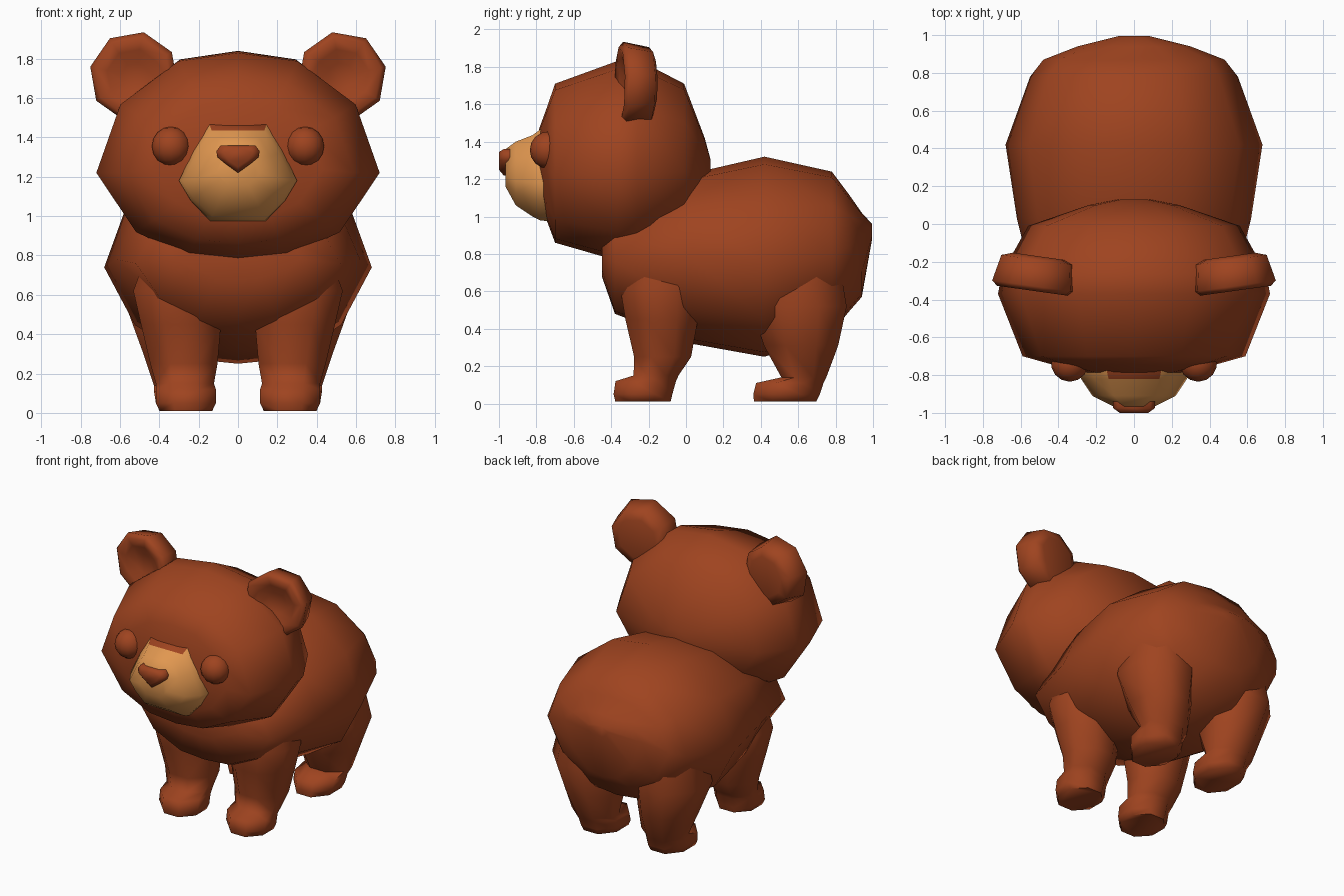
import bpy, bmesh, math
from mathutils import Matrix

if "Cube" in bpy.data.objects:
    bpy.data.objects.remove(bpy.data.objects["Cube"])


def material(name, rgb):
    m = bpy.data.materials.new(name)
    m.use_nodes = True
    m.diffuse_color = (*rgb, 1)
    m.node_tree.nodes["Principled BSDF"].inputs["Base Color"].default_value = (*rgb, 1)
    return m


BROWN = material("brown fur", (0.345, 0.057, 0.014))
TAN = material("tan muzzle", (0.75, 0.31, 0.08))


def mirrored(half):
    """Complete a half outline that runs from the top to the bottom."""
    return half + [(-x, z) for x, z in reversed(half) if x > 0]


def polygon(n):
    return [(math.sin(math.tau * (i + 0.5) / n), math.cos(math.tau * (i + 0.5) / n)) for i in range(n)]


def loft(name, rings, mats=(BROWN,), smooth=70, matrix=None, rule=None):
    """Skin a list of point rings and close both ends."""
    bm = bmesh.new()
    loops = [[bm.verts.new(p) for p in ring] for ring in rings]
    n = len(loops[0])
    for a, b in zip(loops, loops[1:]):
        for i in range(n):
            j = (i + 1) % n
            bm.faces.new((a[i], a[j], b[j], b[i]))
    bm.faces.new(loops[0])
    bm.faces.new(loops[-1])
    if matrix:
        bm.transform(matrix)
    bmesh.ops.recalc_face_normals(bm, faces=bm.faces)
    if rule:
        for f in bm.faces:
            f.material_index = rule(f)
    mesh = bpy.data.meshes.new(name)
    bm.to_mesh(mesh)
    bm.free()
    for m in mats:
        mesh.materials.append(m)
    ob = bpy.data.objects.new(name, mesh)
    bpy.context.collection.objects.link(ob)
    finish(ob, smooth)


def finish(ob, angle):
    bpy.ops.object.select_all(action='DESELECT')
    ob.select_set(True)
    bpy.context.view_layer.objects.active = ob
    bpy.ops.object.shade_smooth_by_angle(angle=math.radians(angle))


def along_y(outline, sections):
    """Sections are (y, half width, low z, widest z, high z)."""
    return [[(x * w, y, mid + z * ((hi - mid) if z > 0 else (mid - lo))) for x, z in outline]
            for y, w, lo, mid, hi in sections]


def along_z(outline, sections):
    """Sections are (z, x0, x1, y0, y1)."""
    return [[((x0 + x1) / 2 + u * (x1 - x0) / 2, (y0 + y1) / 2 + v * (y1 - y0) / 2, z)
             for u, v in outline] for z, x0, x1, y0, y1 in sections]


# Body
body_outline = mirrored([(0, 1), (0.42, 0.93), (0.82, 0.58), (1, 0), (0.77, -0.6), (0.36, -0.95), (0, -1)])
loft("body", along_y(body_outline, [
    (-0.45, 0.32, 0.68, 0.78, 0.95),
    (-0.38, 0.52, 0.48, 0.76, 1.05),
    (0.03, 0.62, 0.32, 0.78, 1.23),
    (0.42, 0.68, 0.25, 0.74, 1.32),
    (0.78, 0.55, 0.38, 0.80, 1.24),
    (0.87, 0.48, 0.49, 0.84, 1.12),
    (0.94, 0.30, 0.57, 0.90, 1.02),
    (0.995, 0.08, 0.88, 0.93, 0.96)]))

# Head
head_outline = mirrored([(0, 1), (0.42, 0.93), (0.83, 0.57), (1, 0), (0.72, -0.66), (0.36, -0.94), (0, -1)])
loft("head", along_y(head_outline, [
    (-0.785, 0.25, 1.10, 1.28, 1.47),
    (-0.745, 0.43, 0.98, 1.24, 1.58),
    (-0.70, 0.59, 0.86, 1.22, 1.71),
    (-0.37, 0.72, 0.765, 1.22, 1.83),
    (-0.26, 0.70, 0.78, 1.22, 1.84),
    (-0.01, 0.56, 0.90, 1.24, 1.71),
    (0.10, 0.24, 1.06, 1.25, 1.42),
    (0.13, 0.08, 1.18, 1.25, 1.31)]))

# Muzzle, with a fur strip along its upper root
muzzle_outline = mirrored([(0.48, 1), (0.75, 0.55), (1, 0), (0.8, -0.5), (0.47, -1)])
loft("muzzle", along_y(muzzle_outline, [
    (-0.70, 0.30, 0.97, 1.18, 1.47),
    (-0.78, 0.30, 0.98, 1.18, 1.465),
    (-0.82, 0.28, 1.00, 1.18, 1.435),
    (-0.91, 0.22, 1.06, 1.19, 1.40),
    (-0.965, 0.11, 1.16, 1.22, 1.36)]), mats=(TAN, BROWN),
    rule=lambda f: 1 if f.normal.z > 0.6 and f.calc_center_median().y > -0.83 else 0)

# Nose
nose_outline = mirrored([(0, 1), (0.8, 1), (1, 0.5), (0.95, 0), (0.6, -0.4), (0, -1)])
loft("nose", along_y(nose_outline, [
    (-0.94, 0.11, 1.22, 1.30, 1.36),
    (-0.975, 0.11, 1.22, 1.30, 1.36),
    (-1.0, 0.075, 1.25, 1.30, 1.345)]))

# Ear: a disc with a hollow front
ear_rings = [[(x * r, y, z * r) for x, z in polygon(8)] for y, r in
             [(0.10, 0.14), (0.08, 0.20), (-0.06, 0.23), (-0.085, 0.20), (-0.07, 0.14), (-0.035, 0.07)]]

# Legs: foot with a toe step, then a widening shank that ends inside the body
front_leg_rings = along_z(polygon(8), [
    (0.01, 0.12, 0.41, -0.39, -0.07), (0.05, 0.10, 0.43, -0.40, -0.06),
    (0.12, 0.10, 0.43, -0.39, -0.04), (0.15, 0.11, 0.43, -0.29, -0.03),
    (0.25, 0.09, 0.46, -0.29, 0.04), (0.45, 0.07, 0.51, -0.34, 0.08),
    (0.62, 0.08, 0.55, -0.37, 0.10), (0.88, 0.14, 0.45, -0.34, 0.08)])
hind_leg_rings = along_z(polygon(8), [
    (0.01, 0.12, 0.41, 0.35, 0.71), (0.05, 0.10, 0.43, 0.345, 0.73),
    (0.11, 0.10, 0.44, 0.36, 0.75), (0.14, 0.11, 0.44, 0.50, 0.76),
    (0.31, 0.09, 0.50, 0.40, 0.83), (0.52, 0.07, 0.58, 0.33, 0.88),
    (0.85, 0.12, 0.50, 0.38, 0.82)])

for side, s in (("left", 1), ("right", -1)):
    flip = Matrix.Diagonal((s, 1, 1, 1))
    loft(side + "_front_leg", front_leg_rings, matrix=flip)
    loft(side + "_hind_leg", hind_leg_rings, matrix=flip)
    place = (Matrix.Translation((0.52, -0.27, 1.71)) @ Matrix.Rotation(math.radians(8), 4, 'Z')
             @ Matrix.Rotation(math.radians(10), 4, 'Y'))
    loft(side + "_ear", ear_rings, matrix=flip @ place)

    # Eye
    bpy.ops.mesh.primitive_uv_sphere_add(segments=14, ring_count=8, radius=0.1)
    eye = bpy.context.object
    eye.name = side + "_eye"
    eye.data.transform(Matrix.Translation((s * 0.34, -0.735, 1.355)))
    eye.data.materials.append(BROWN)
    finish(eye, 60)
